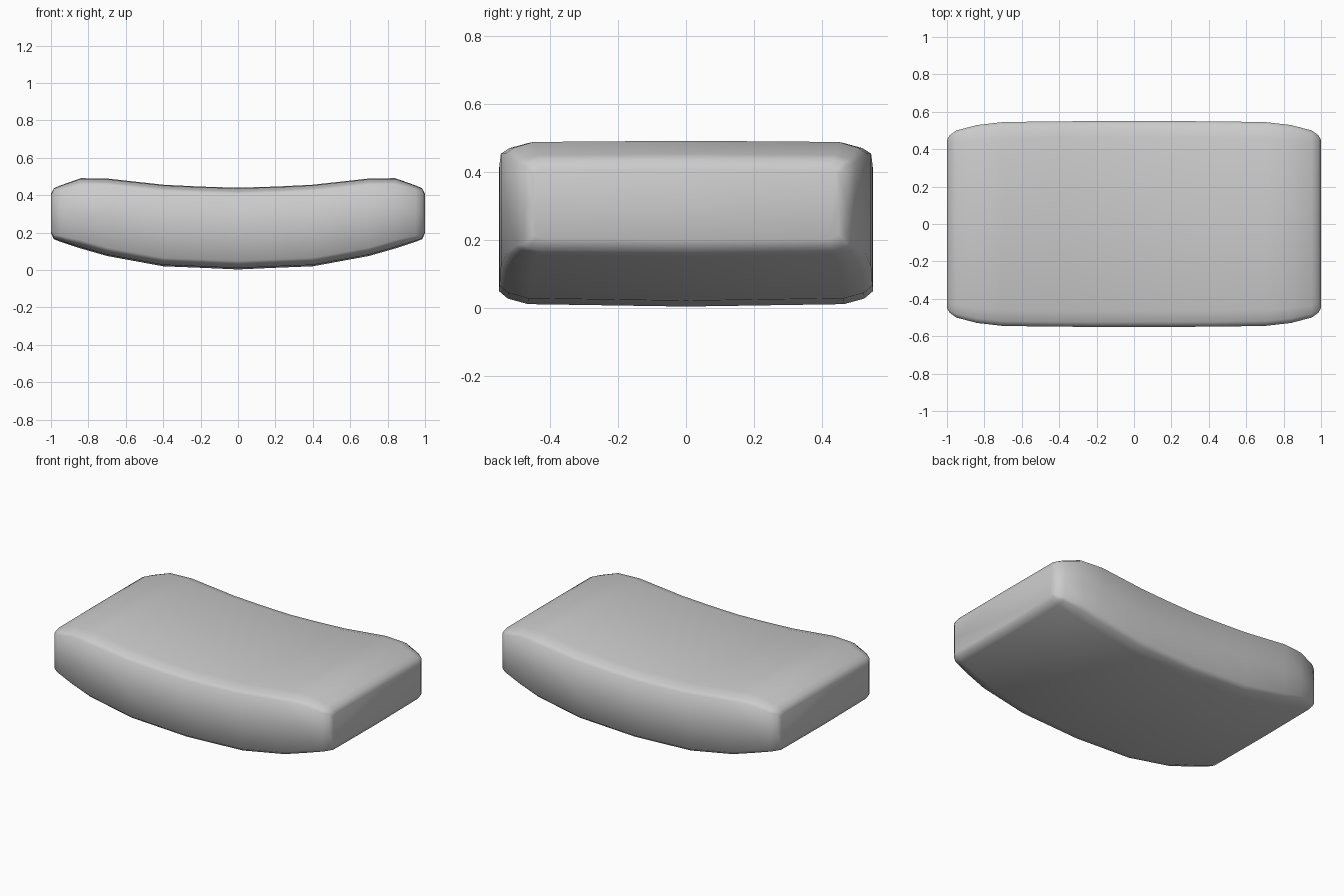
import bpy, bmesh, math

if "Cube" in bpy.data.objects:
    bpy.data.objects.remove(bpy.data.objects["Cube"])

# Half-length stations: x, half width, bottom z, top z, corner inset y, corner drop z
half = [
    (0.00, 0.550, 0.003, 0.440, 0.085, 0.036),
    (0.20, 0.550, 0.012, 0.446, 0.085, 0.036),
    (0.40, 0.549, 0.020, 0.456, 0.085, 0.036),
    (0.70, 0.545, 0.075, 0.489, 0.085, 0.036),
    (0.84, 0.529, 0.115, 0.491, 0.080, 0.036),
    (0.95, 0.500, 0.151, 0.452, 0.065, 0.025),
    (0.985, 0.475, 0.165, 0.437, 0.045, 0.018),
    (1.00, 0.450, 0.200, 0.405, 0.030, 0.012),
]
stations = [(-s[0],) + s[1:] for s in reversed(half[1:])] + half


def section(x, w, zb, zt, iy, dz):
    """Softened rectangular cross-section, listed around the loop."""
    right = [(w - iy, zb + dz * 0.2), (w - iy * 0.3, zb + dz * 0.65),
             (w, zb + dz * 1.25), (w, (zb + zt) / 2), (w, zt - dz),
             (w - iy * 0.3, zt - dz * 0.55), (w - iy, zt - dz * 0.1)]
    left = [(-y, z) for y, z in reversed(right)]
    loop = [(0, zb)] + right + [(0, zt)] + left
    return [(x, y, z) for y, z in loop]


# Curved padded cushion: lofted sections with flat ends
bm = bmesh.new()
rings = [[bm.verts.new(p) for p in section(*s)] for s in stations]
n = len(rings[0])
for a, b in zip(rings, rings[1:]):
    for i in range(n):
        j = (i + 1) % n
        bm.faces.new((a[i], b[i], b[j], a[j]))
bm.faces.new(rings[0])
bm.faces.new(rings[-1])
bmesh.ops.recalc_face_normals(bm, faces=bm.faces)

mesh = bpy.data.meshes.new("cushion")
bm.to_mesh(mesh)
bm.free()
cushion = bpy.data.objects.new("cushion", mesh)
bpy.context.collection.objects.link(cushion)
bpy.context.view_layer.objects.active = cushion
cushion.select_set(True)
bpy.ops.object.shade_smooth_by_angle(angle=math.radians(60))
